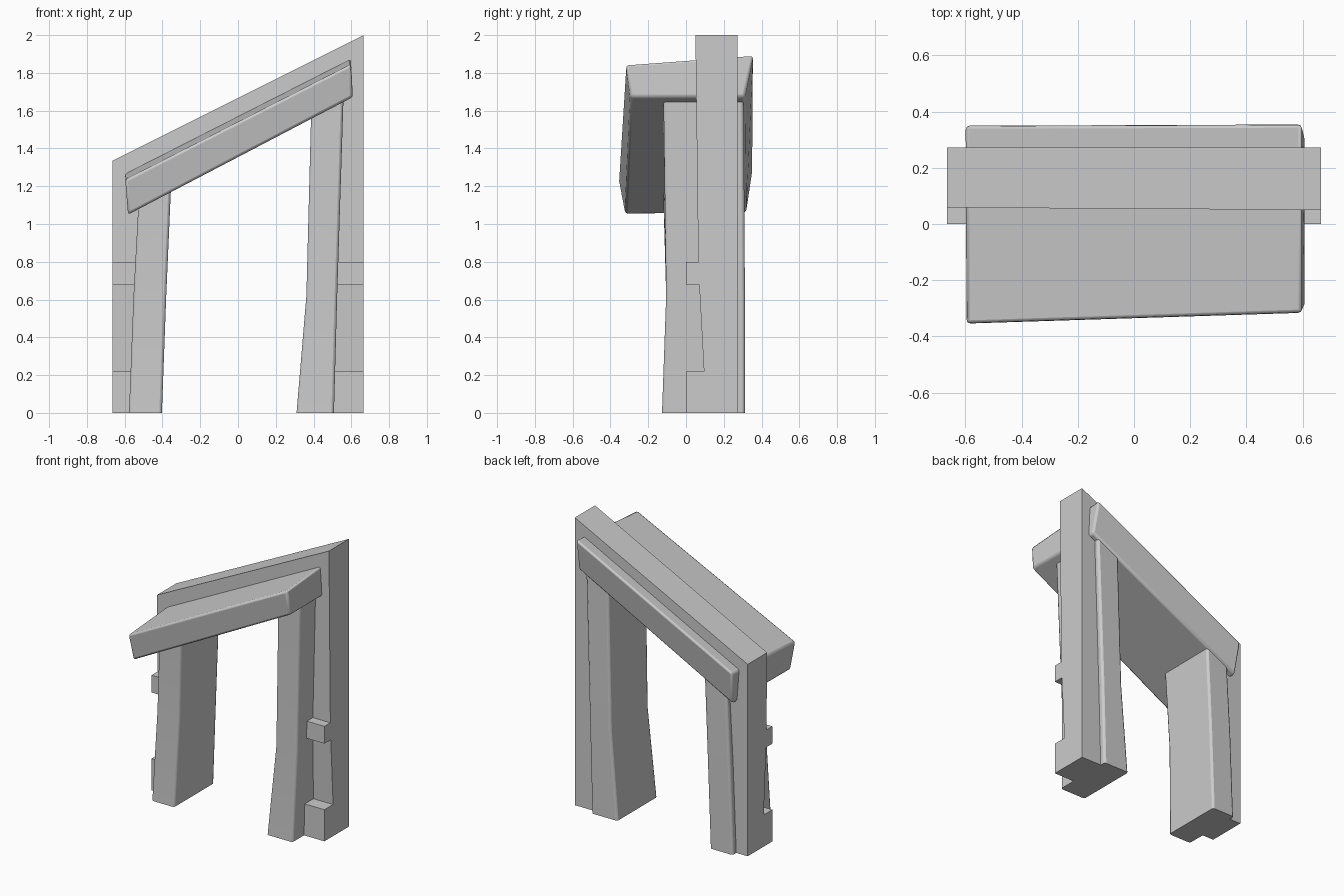
import bpy, bmesh, math

if "Cube" in bpy.data.objects:
    bpy.data.objects.remove(bpy.data.objects["Cube"])


def roof(x):
    # sloping top line of the frame
    return 1.335 + (x + 0.665) * 0.5


def under(x):
    # sloping underside of the lintel
    return 1.055 + (x + 0.58) * 0.523


def loft(name, rings, bevel=0.0):
    bm = bmesh.new()
    rows = [[bm.verts.new(p) for p in ring] for ring in rings]
    n = len(rows[0])
    for a, b in zip(rows, rows[1:]):
        for i in range(n):
            j = (i + 1) % n
            bm.faces.new((a[i], a[j], b[j], b[i]))
    bm.faces.new(rows[0][::-1])
    bm.faces.new(rows[-1])
    bmesh.ops.recalc_face_normals(bm, faces=bm.faces)
    me = bpy.data.meshes.new(name)
    bm.to_mesh(me)
    bm.free()
    ob = bpy.data.objects.new(name, me)
    bpy.context.collection.objects.link(ob)
    bpy.context.view_layer.objects.active = ob
    if bevel:
        bpy.ops.object.select_all(action='DESELECT')
        ob.select_set(True)
        m = ob.modifiers.new("Bevel", 'BEVEL')
        m.width = bevel
        m.segments = 2
        m.limit_method = 'ANGLE'
        m.angle_limit = math.radians(40)
        bpy.ops.object.shade_smooth_by_angle(angle=math.radians(35))
    return ob


# Frame: stepped side profile swept across, with a sloping top
steps = [(0, 0), (0, 0.22), (0.095, 0.22), (0.07, 0.68), (0, 0.68), (0, 0.80), (0.065, 0.80)]
rings = []
for x in (-0.665, 0.665):
    z = roof(x)
    prof = steps + [(0.065 - (z - 0.8) * 0.0125, z), (0.272, z), (0.272, 0)]
    rings.append([(x, y, zz) for y, zz in prof])
frame = loft("frame", rings)

# Opening between the posts
opening = loft("opening_cutter", [
    [(x, -1, -1), (x, 1, -1), (x, 1, roof(x) - 0.2), (x, -1, roof(x) - 0.2)]
    for x in (-0.45, 0.45)])
opening.hide_render = True
opening.hide_viewport = True
opening.display_type = 'WIRE'
cut = frame.modifiers.new("Opening", 'BOOLEAN')
cut.object = opening
cut.operation = 'DIFFERENCE'
cut.solver = 'EXACT'


# Standing stones: leaning, slightly bent, tops buried in the lintel
def leg(name, sections):
    rings = []
    for z, x0, x1, y0, y1 in sections:
        ring = []
        for x, y in ((x0, y0), (x1, y0), (x1, y1), (x0, y1)):
            ring.append((x, y, under(x) + 0.06 if z is None else z))
        rings.append(ring)
    ob = loft(name, rings, 0.014)
    # keep the foot edges square on the ground
    attr = ob.data.attributes.new("bevel_weight_edge", 'FLOAT', 'EDGE')
    for e in ob.data.edges:
        low = all(ob.data.vertices[v].co.z < 0.001 for v in e.vertices)
        flat = abs(ob.data.vertices[e.vertices[0]].co.z - ob.data.vertices[e.vertices[1]].co.z) < 0.2
        attr.data[e.index].value = 0.0 if low or flat else 1.0
    ob.modifiers["Bevel"].limit_method = 'WEIGHT'


leg("left_leg", [(0, -0.577, -0.403, -0.127, 0.312),
                 (0.62, -0.553, -0.38, -0.105, 0.312),
                 (None, -0.525, -0.353, -0.12, 0.308)])
leg("right_leg", [(0, 0.31, 0.508, -0.127, 0.312),
                  (0.62, 0.362, 0.525, -0.105, 0.312),
                  (None, 0.388, 0.56, -0.12, 0.305)])

# Lintel: tapered slab resting on the slope
loft("lintel", [
    [(-0.582, -0.322, 1.05), (-0.582, 0.318, 1.055), (-0.6, 0.352, 1.285), (-0.597, -0.357, 1.235)],
    [(0.608, -0.295, 1.672), (0.608, 0.312, 1.672), (0.597, 0.357, 1.895), (0.597, -0.318, 1.845)],
], 0.014)
